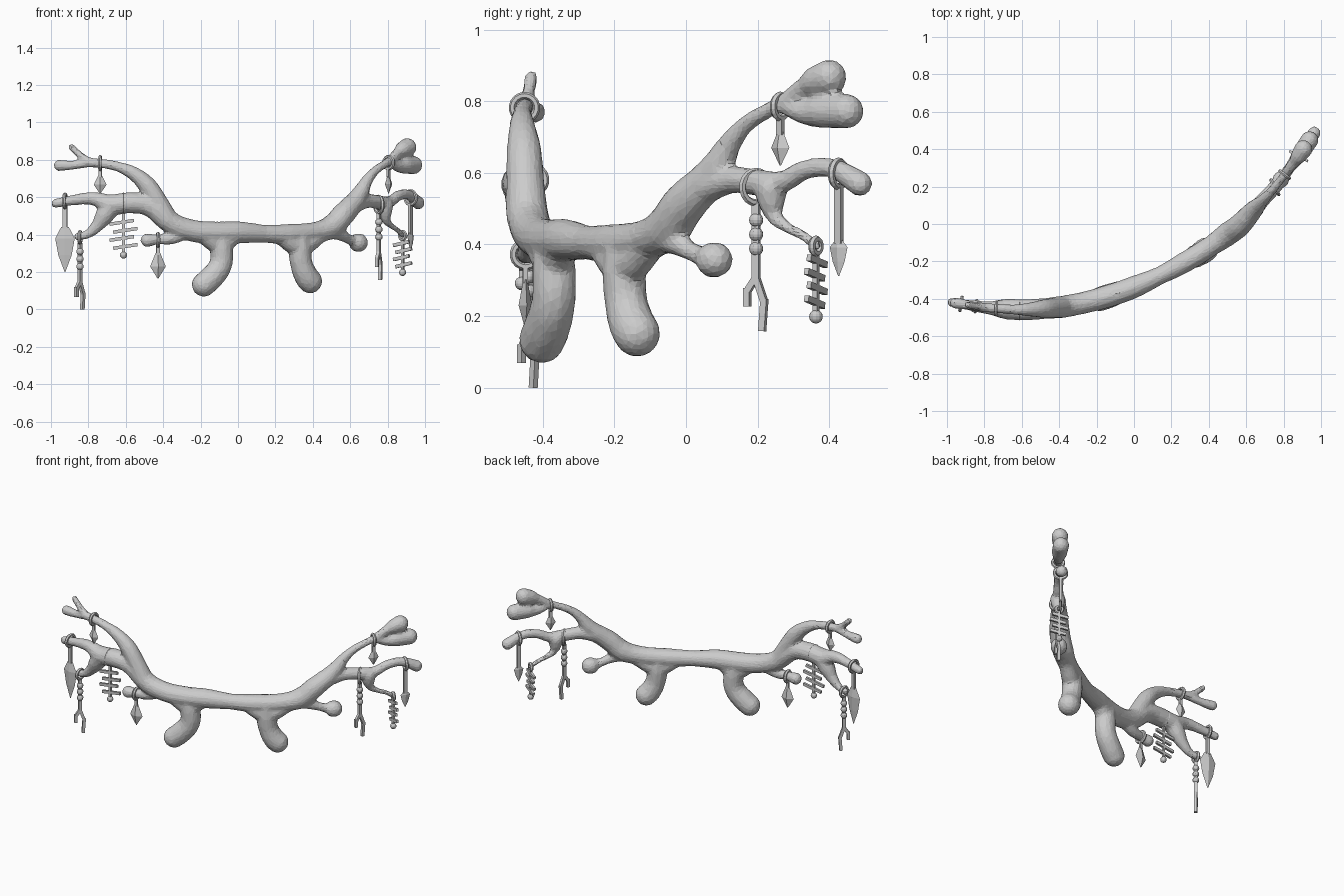
import bpy, bmesh, math
from mathutils import Matrix, Vector

cube = bpy.data.objects.get("Cube")
if cube:
    bpy.data.objects.remove(cube, do_unlink=True)

grey = bpy.data.materials.new("soft grey")
grey.use_nodes = True
colour = (0.6, 0.6, 0.6, 1)
grey.diffuse_color = colour
for node in grey.node_tree.nodes:
    if node.type == 'BSDF_PRINCIPLED':
        node.inputs["Base Color"].default_value = colour

# Plan of the sweeping arc that everything follows
ARC = [(-1, -.415), (-.8, -.447), (-.6, -.46), (-.4, -.447), (-.19, -.405), (0, -.337),
       (.15, -.27), (.35, -.162), (.56, -.012), (.64, .075), (.75, .192), (.81, .27),
       (.88, .363), (1, .54)]


def arc_y(x):
    for (xa, ya), (xb, yb) in zip(ARC, ARC[1:]):
        if x <= xb or xb == ARC[-1][0]:
            return ya + (yb - ya) * (x - xa) / (xb - xa)


def arc_yaw(x):
    step = .06
    return math.atan2(arc_y(x + step) - arc_y(x - step), 2 * step)


def add_object(name, bm):
    mesh = bpy.data.meshes.new(name)
    bm.to_mesh(mesh)
    bm.free()
    mesh.materials.clear()
    mesh.materials.append(grey)
    obj = bpy.data.objects.new(name, mesh)
    bpy.context.collection.objects.link(obj)
    return obj


# ---------- Branch: tapered limbs fused into one skin ----------
wood = bmesh.new()


def limb(*points):
    """Sweep a round limb through (x, z, radius) points, with rounded ends."""
    curve = bpy.data.curves.new("limb", 'CURVE')
    curve.dimensions = '3D'
    curve.bevel_depth = 1
    curve.bevel_resolution = 4
    curve.resolution_u = 8
    curve.use_fill_caps = True
    spline = curve.splines.new('BEZIER')
    spline.bezier_points.add(len(points) - 1)
    for knot, (x, z, radius) in zip(spline.bezier_points, points):
        knot.co = (x, arc_y(x), z)
        knot.radius = radius
    for knot in spline.bezier_points:
        knot.handle_left_type = knot.handle_right_type = 'AUTO'
    temp = bpy.data.objects.new("limb", curve)
    bpy.context.collection.objects.link(temp)
    graph = bpy.context.evaluated_depsgraph_get()
    mesh = bpy.data.meshes.new_from_object(temp.evaluated_get(graph))
    wood.from_mesh(mesh)
    bpy.data.objects.remove(temp, do_unlink=True)
    bpy.data.meshes.remove(mesh)
    bpy.data.curves.remove(curve)
    for x, z, radius in (points[0], points[-1]):
        bmesh.ops.create_uvsphere(wood, u_segments=16, v_segments=10, radius=radius,
                                  matrix=Matrix.Translation((x, arc_y(x), z)))


# Trunk
limb((-.42, .53, .056), (-.36, .465, .06), (-.26, .425, .059), (-.13, .41, .061), (0, .412, .06),
     (.14, .405, .048), (.27, .402, .056), (.42, .415, .055), (.5, .442, .064),
     (.565, .51, .062), (.625, .575, .054))
# Two stubby legs, each with a web flaring into the trunk
limb((-.1, .39, .055), (-.09, .33, .062), (-.093, .24, .062), (-.147, .165, .066), (-.183, .133, .065))
limb((-.19, .405, .05), (-.095, .35, .05), (-.02, .4, .05))
limb((.325, .385, .055), (.33, .32, .062), (.34, .24, .06), (.37, .17, .066), (.385, .152, .066))
limb((.22, .395, .045), (.33, .34, .055), (.44, .4, .045))
# Right side: upper branch with its two-pronged tip
limb((-.39, .5, .058), (-.43, .575, .054), (-.485, .662, .05), (-.555, .725, .038),
     (-.64, .763, .027), (-.74, .782, .025), (-.81, .787, .026))
limb((-.8, .785, .025), (-.88, .772, .024), (-.955, .77, .031))
limb((-.8, .79, .024), (-.85, .83, .019), (-.89, .868, .019))
# Right side: lower branch, drooping twig and short knob
limb((-.38, .48, .06), (-.48, .555, .056), (-.58, .57, .057), (-.68, .562, .056),
     (-.77, .592, .036), (-.88, .585, .028), (-.975, .567, .025))
limb((-.68, .55, .055), (-.715, .5, .05), (-.755, .445, .034), (-.81, .4, .023), (-.855, .39, .022))
limb((-.29, .41, .04), (-.36, .38, .033), (-.43, .375, .026), (-.485, .37, .037))
# Left side: upper branch with a pair of buds
limb((.62, .57, .054), (.656, .625, .045), (.683, .678, .033), (.722, .73, .025),
     (.78, .775, .022), (.82, .797, .025))
limb((.815, .8, .024), (.855, .837, .029), (.88, .855, .044), (.905, .867, .05))
limb((.815, .787, .024), (.86, .768, .035), (.89, .77, .046), (.938, .772, .049))
# Left side: lower branch, drooping twig and round knob
limb((.6, .555, .053), (.69, .58, .038), (.76, .573, .037), (.81, .575, .031),
     (.855, .607, .028), (.91, .613, .027), (.963, .57, .036))
limb((.785, .555, .046), (.786, .52, .04), (.792, .48, .024), (.82, .447, .016),
     (.85, .427, .015), (.882, .395, .015))
limb((.5, .42, .045), (.55, .4, .033), (.585, .38, .026), (.615, .365, .028))
limb((.641, .357, .05), (.646, .357, .05))

branch = add_object("branch", wood)
remesh = branch.modifiers.new("fuse", 'REMESH')
remesh.mode = 'VOXEL'
remesh.voxel_size = .01
soften = branch.modifiers.new("soften", 'SMOOTH')
soften.iterations = 5
facets = branch.modifiers.new("facets", 'DECIMATE')
facets.ratio = .2


# ---------- Charms: built around their ring centre, x across, z up ----------
def bar(bm, x0, z0, x1, z1, width, thick):
    run = Vector((x1 - x0, 0, z1 - z0))
    place = Matrix.Translation(((x0 + x1) / 2, 0, (z0 + z1) / 2))
    turn = Matrix.Rotation(math.atan2(run.x, run.z), 4, 'Y')
    bmesh.ops.create_cube(bm, size=1, matrix=place @ turn @ Matrix.Diagonal((width, thick, run.length, 1)))


def bead(bm, z, radius):
    bmesh.ops.create_uvsphere(bm, u_segments=12, v_segments=8, radius=radius,
                              matrix=Matrix.Translation((0, 0, z)))


def spindle(bm, flat, *profile):
    """Four-sided pendant through (z, radius) rings from top to tip."""
    for (high, r_high), (low, r_low) in zip(profile, profile[1:]):
        place = Matrix.Translation((0, 0, (low + high) / 2)) @ Matrix.Diagonal((1, flat, 1, 1))
        bmesh.ops.create_cone(bm, cap_ends=True, segments=4, radius1=r_low, radius2=r_high,
                              depth=high - low, matrix=place)


def diamond(bm, ring, top, middle, bottom, radius):
    bar(bm, 0, -ring, 0, top - .01, .018, .014)
    spindle(bm, .45, (top, radius * .3), (middle, radius), (bottom, .002))


def leaf(bm, ring, top, middle, bottom, radius):
    bar(bm, 0, -ring, 0, top - .01, .022, .016)
    belly = middle * .5 + bottom * .5
    spindle(bm, .3, (top, radius * .4), (middle, radius), (belly, radius * .68), (bottom, .002))


def forked_beads(bm, ring, top):
    fork = top - .19
    bar(bm, 0, -ring, 0, fork, .02, .018)
    for drop in (.02, .06, .1):
        bead(bm, top - drop, .02)
    bar(bm, 0, fork + .01, -.027, fork - .03, .018, .018)
    bar(bm, -.027, fork - .02, -.027, top - .262, .018, .018)
    bar(bm, 0, fork + .01, .025, fork - .06, .018, .018)
    bar(bm, .025, fork - .05, .018, top - .33, .018, .018)


def ladder(bm, ring, top, step, half):
    end = top - step * 4
    bar(bm, 0, -ring, 0, end, .014, .014)
    for i in range(4):
        z = top - step * i
        shift = half * (.15 if i % 2 else -.15)
        bar(bm, shift - half, z - .012, shift + half, z + .008, .018, .014)
    bead(bm, end - .005, .019)


def charm(name, x, z, ring, build, *sizes, yaw=None, ring_yaw=None):
    yaw = arc_yaw(x) if yaw is None else yaw
    ring_yaw = arc_yaw(x) if ring_yaw is None else ring_yaw
    place = (x, arc_y(x), z)
    bm = bmesh.new()
    build(bm, ring, *sizes)
    obj = add_object(name, bm)
    obj.location = place
    obj.rotation_euler.z = yaw
    bpy.ops.mesh.primitive_torus_add(major_radius=ring, minor_radius=.01, major_segments=18,
                                     minor_segments=6, location=place,
                                     rotation=(0, math.pi / 2, ring_yaw))
    hoop = bpy.context.object
    hoop.name = name + "_ring"
    hoop.data.materials.clear()
    hoop.data.materials.append(grey)


charm("right_diamond", -.737, .782, .034, diamond, -.065, -.115, -.162, .034)
charm("right_knob_diamond", -.428, .372, .034, diamond, -.07, -.142, -.207, .042)
charm("right_leaf", -.925, .58, .036, leaf, -.14, -.2, -.38, .053)
charm("right_forked_beads", -.845, .385, .03, forked_beads, -.055, yaw=.8)
charm("right_ladder", -.612, .568, .047, ladder, -.1, .043, .065)
charm("left_diamond", .805, .785, .032, diamond, -.07, -.115, -.165, .032)
charm("left_leaf", .923, .597, .036, leaf, -.185, -.205, -.285, .03)
charm("left_forked_beads", .753, .56, .044, forked_beads, -.072, yaw=1.2, ring_yaw=.5)
charm("left_ladder", .88, .395, .02, ladder, -.04, .038, .048, yaw=-.5)
